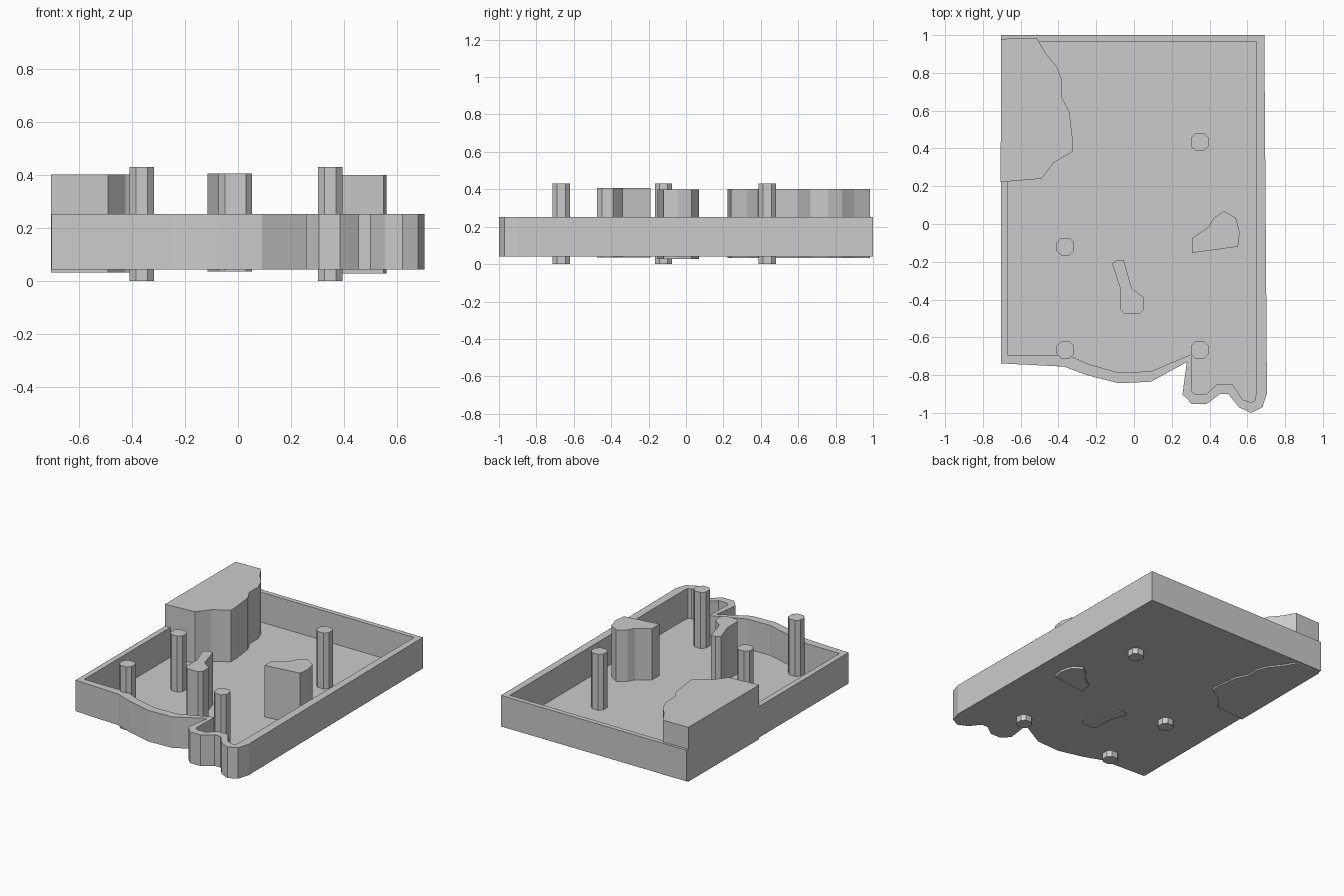
import bpy, bmesh

if "Cube" in bpy.data.objects:
    bpy.data.objects.remove(bpy.data.objects["Cube"])


def finish(bm, name):
    bmesh.ops.recalc_face_normals(bm, faces=bm.faces)
    mesh = bpy.data.meshes.new(name)
    bm.to_mesh(mesh)
    bm.free()
    obj = bpy.data.objects.new(name, mesh)
    bpy.context.collection.objects.link(obj)
    return obj


def ring(bm, pts, z):
    return [bm.verts.new((x, y, z)) for x, y in pts]


def bridge(bm, a, b):
    n = len(a)
    for i in range(n):
        j = (i + 1) % n
        bm.faces.new((a[i], a[j], b[j], b[i]))


def prism(name, pts, z0, z1):
    bm = bmesh.new()
    low, high = ring(bm, pts, z0), ring(bm, pts, z1)
    bm.faces.new(low)
    bm.faces.new(high)
    bridge(bm, low, high)
    return finish(bm, name)


# Open tray: outer wall, rim, inner wall and thin floor
outer = [(-.704, 1), (-.704, -.738), (-.37, -.755), (-.25, -.8), (-.08, -.843),
         (.09, -.835), (.28, -.73), (.257, -.9), (.305, -.952), (.385, -.952),
         (.455, -.9), (.5, -.9), (.555, -.97), (.62, -1), (.68, -.97),
         (.704, -.895), (.69, 1)]
inner = [(-.667, .967), (-.667, -.697), (-.34, -.697), (-.24, -.742), (-.08, -.787),
         (.09, -.78), (.307, -.688), (.303, -.885), (.325, -.9), (.385, -.9),
         (.44, -.847), (.52, -.847), (.575, -.93), (.62, -.945), (.64, -.935),
         (.646, -.9), (.646, .967)]
bm = bmesh.new()
rings = [ring(bm, outer, .042), ring(bm, outer, .253),
         ring(bm, inner, .253), ring(bm, inner, .05)]
for a, b in zip(rings, rings[1:]):
    bridge(bm, a, b)
bm.faces.new(rings[0])
bm.faces.new(rings[-1])
finish(bm, "tray")

# Irregular raised blocks
prism("corner_block", [(-.704, .98), (-.515, .985), (-.465, .9), (-.41, .835),
      (-.38, .76), (-.38, .665), (-.342, .595), (-.325, .45), (-.322, .385),
      (-.425, .325), (-.49, .24), (-.706, .222)], .032, .401)
prism("side_block", [(.307, -.153), (.307, -.075), (.395, -.015), (.42, .03),
      (.477, .07), (.54, .03), (.56, -.045), (.55, -.12)], .028, .4)
prism("middle_block", [(-.116, -.21), (-.09, -.19), (-.055, -.19), (-.012, -.34),
      (.053, -.39), (.053, -.45), (.03, -.475), (-.05, -.475), (-.073, -.45),
      (-.073, -.34)], .036, .406)

# Four chamfered square posts
h, c = .046, .022
octagon = [(h, c), (c, h), (-c, h), (-h, c), (-h, -c), (-c, -h), (c, -h), (h, -c)]
for i, (px, py) in enumerate([(-.363, -.12), (-.363, -.667), (.348, -.667), (.348, .434)]):
    prism(f"post_{i + 1}", [(px + x, py + y) for x, y in octagon], 0, .43)
